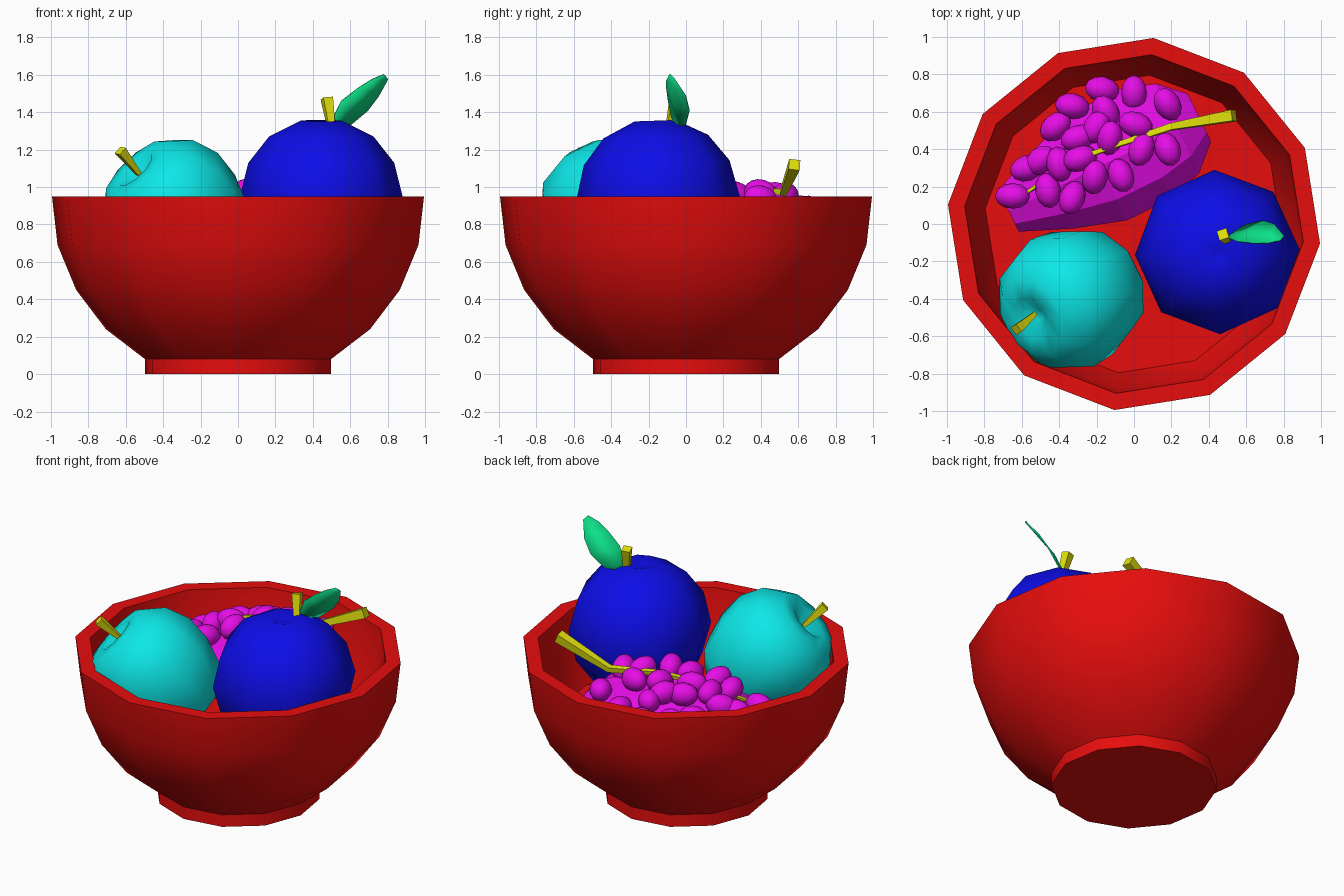
import bpy
import bmesh
from math import sin, cos, radians, sqrt, pi
from mathutils import Vector, Matrix

cube = bpy.data.objects.get("Cube")
if cube:
    bpy.data.objects.remove(cube, do_unlink=True)


def material(name, r, g, b):
    m = bpy.data.materials.new(name)
    m.use_nodes = True
    m.diffuse_color = (r, g, b, 1)
    m.node_tree.nodes["Principled BSDF"].inputs["Base Color"].default_value = (r, g, b, 1)
    return m


LOW = 0.004
red = material("bowl red", 0.8, LOW, LOW)
cyan = material("apple cyan", LOW, 0.8, 0.8)
blue = material("orange blue", LOW, LOW, 0.8)
magenta = material("grape magenta", 0.8, LOW, 0.8)
yellow = material("stem yellow", 0.75, 0.75, LOW)
green = material("leaf green", LOW, 0.75, 0.25)


def finish(name, bm, mat, smooth=None):
    bmesh.ops.recalc_face_normals(bm, faces=bm.faces)
    mesh = bpy.data.meshes.new(name)
    bm.to_mesh(mesh)
    bm.free()
    obj = bpy.data.objects.new(name, mesh)
    bpy.context.collection.objects.link(obj)
    mesh.materials.append(mat)
    if smooth:
        bpy.ops.object.select_all(action='DESELECT')
        obj.select_set(True)
        bpy.context.view_layer.objects.active = obj
        bpy.ops.object.shade_smooth_by_angle(angle=radians(smooth))
    return obj


def skin(name, rings, mat, smooth=None):
    """Join equal rings of points with quads and cap both ends."""
    bm = bmesh.new()
    loops = [[bm.verts.new(p) for p in ring] for ring in rings]
    n = len(loops[0])
    for a, b in zip(loops, loops[1:]):
        for i in range(n):
            j = (i + 1) % n
            bm.faces.new((a[i], a[j], b[j], b[i]))
    bm.faces.new(loops[0])
    bm.faces.new(loops[-1])
    return finish(name, bm, mat, smooth)


def lathe(name, profile, sides, offset, mat, smooth):
    angles = [radians(offset) + 2 * pi * i / sides for i in range(sides)]
    rings = [[(r * cos(a), r * sin(a), z) for a in angles] for r, z in profile]
    return skin(name, rings, mat, smooth)


def stalk(name, path, widths):
    """Square-section stalk along a path."""
    pts = [Vector(p) for p in path]
    rings = []
    for i, p in enumerate(pts):
        d = (pts[min(i + 1, len(pts) - 1)] - pts[max(i - 1, 0)]).normalized()
        u = d.cross(Vector((0.3, -1, 0.2))).normalized()
        v = d.cross(u)
        w = widths[i]
        rings.append([p + w * (u * a + v * b) for a, b in ((1, 1), (-1, 1), (-1, -1), (1, -1))])
    return skin(name, rings, yellow)


# Bowl with foot, rim and flat inner floor
lathe("bowl", [(0.5, 0), (0.5, 0.08), (0.71, 0.24), (0.87, 0.45), (0.97, 0.69),
               (1, 0.95), (0.91, 0.95), (0.885, 0.69), (0.8, 0.47)],
      12, -6, red, 33)

# Large round fruit
orange = lathe("orange", [(0.1, -0.42), (0.28, -0.34), (0.39, -0.2), (0.44, 0),
                          (0.39, 0.2), (0.28, 0.34), (0.11, 0.425), (0.03, 0.4)],
               8, 2, blue, 60)
orange.location = (0.445, -0.15, 0.93)
orange.rotation_euler = (radians(2), 0, 0)
stalk("orange_stem", [(0.5, -0.09, 1.31), (0.475, -0.055, 1.475)], [0.017, 0.027])

# Apple lying tilted, with a dimple around its stem
apple = lathe("apple", [(0.06, -0.34), (0.19, -0.35), (0.3, -0.25), (0.365, -0.08),
                        (0.38, 0.08), (0.33, 0.23), (0.22, 0.33), (0.12, 0.335), (0.03, 0.27)],
              10, 0, cyan, 60)
axis = Vector((-0.22, -0.11, 0.23))
apple.location = (-0.33, -0.395, 0.865)
apple.rotation_euler = axis.to_track_quat('Z', 'Y').to_euler()
stalk("apple_stem", [(-0.53, -0.48, 1.07), (-0.63, -0.565, 1.195)], [0.012, 0.025])

# Curved leaf
upper = [(0.5, -0.07, 1.36), (0.55, -0.09, 1.46), (0.64, -0.1, 1.53), (0.71, -0.1, 1.575), (0.78, -0.085, 1.605)]
lower = [(0.51, -0.05, 1.32), (0.6, 0, 1.335), (0.69, 0.02, 1.41), (0.75, 0, 1.49), (0.8, -0.06, 1.58)]
bm = bmesh.new()
edge_a, edge_b = ([bm.verts.new(p) for p in side] for side in (upper, lower))
for i in range(len(upper) - 1):
    bm.faces.new((edge_a[i], edge_b[i], edge_b[i + 1], edge_a[i + 1]))
leaf = finish("leaf", bm, green, 40)
leaf.modifiers.new("thickness", 'SOLIDIFY').thickness = 0.008

# Solid core of the grape bunch, a faceted dome widening along its length
start = Vector((-0.67, 0.07))
along = Vector((0.98, 0.48))
side = Vector((-along.y, along.x)).normalized()
stations = [(0, 0.13), (0.25, 0.25), (0.5, 0.34), (0.75, 0.34), (0.92, 0.28), (1.04, 0.15)]
BASE, TALL = 0.66, 0.82


def ring_at(t, r):
    c = start + along * t
    ring = []
    for k in range(10):
        a = 2 * pi * (k + 0.5) / 10
        p = c + side * r * cos(a)
        ring.append((p.x, p.y, BASE + r * sin(a) * (TALL if sin(a) > 0 else 0.55)))
    return ring


skin("grape_core", [ring_at(t, r) for t, r in stations], magenta)


def core_height(x, y):
    rel = Vector((x, y)) - start
    t = rel.dot(along) / along.length_squared
    s = rel.dot(side)
    r = stations[0][1]
    for (t0, r0), (t1, r1) in zip(stations, stations[1:]):
        if t >= t0:
            r = r0 + (r1 - r0) * min((t - t0) / (t1 - t0), 1)
    return BASE + TALL * sqrt(max(r * r - s * s, 0.0))


# Grapes resting on the core: x, y and heading in degrees
grapes = [(-.17, .72, -10), (0, .7, 90), (.18, .64, 120), (-.33, .63, -10),
          (-.42, .52, 40), (-.2, .52, 60), (-.3, .46, 20), (-.13, .46, 80),
          (.01, .53, -20), (.18, .4, 110), (.04, .4, 70), (-.07, .26, 110),
          (-.21, .25, 80), (-.33, .14, 70), (-.46, .18, 100), (-.65, .15, 0),
          (-.57, .3, 20), (-.5, .34, 40), (-.4, .32, 100), (-.15, .6, 120),
          (-.29, .35, 20)]
bm = bmesh.new()
for x, y, heading in grapes:
    place = (Matrix.Translation((x, y, max(core_height(x, y), 0.78) + 0.03))
             @ Matrix.Rotation(radians(heading), 4, 'Z')
             @ Matrix.Rotation(radians(heading % 40 - 15), 4, 'Y')
             @ Matrix.Diagonal((0.096, 0.069, 0.072, 1)))
    bmesh.ops.create_uvsphere(bm, u_segments=12, v_segments=8, radius=1, matrix=place)
finish("grapes", bm, magenta, 60)

# Long stalk running over the bunch
stalk("grape_stem", [(0.535, 0.58, 1.12), (0.2, 0.52, 0.97), (-0.1, 0.42, 0.985),
                     (-0.32, 0.34, 0.95), (-0.57, 0.17, 0.83)],
      [0.03, 0.018, 0.013, 0.012, 0.008])
